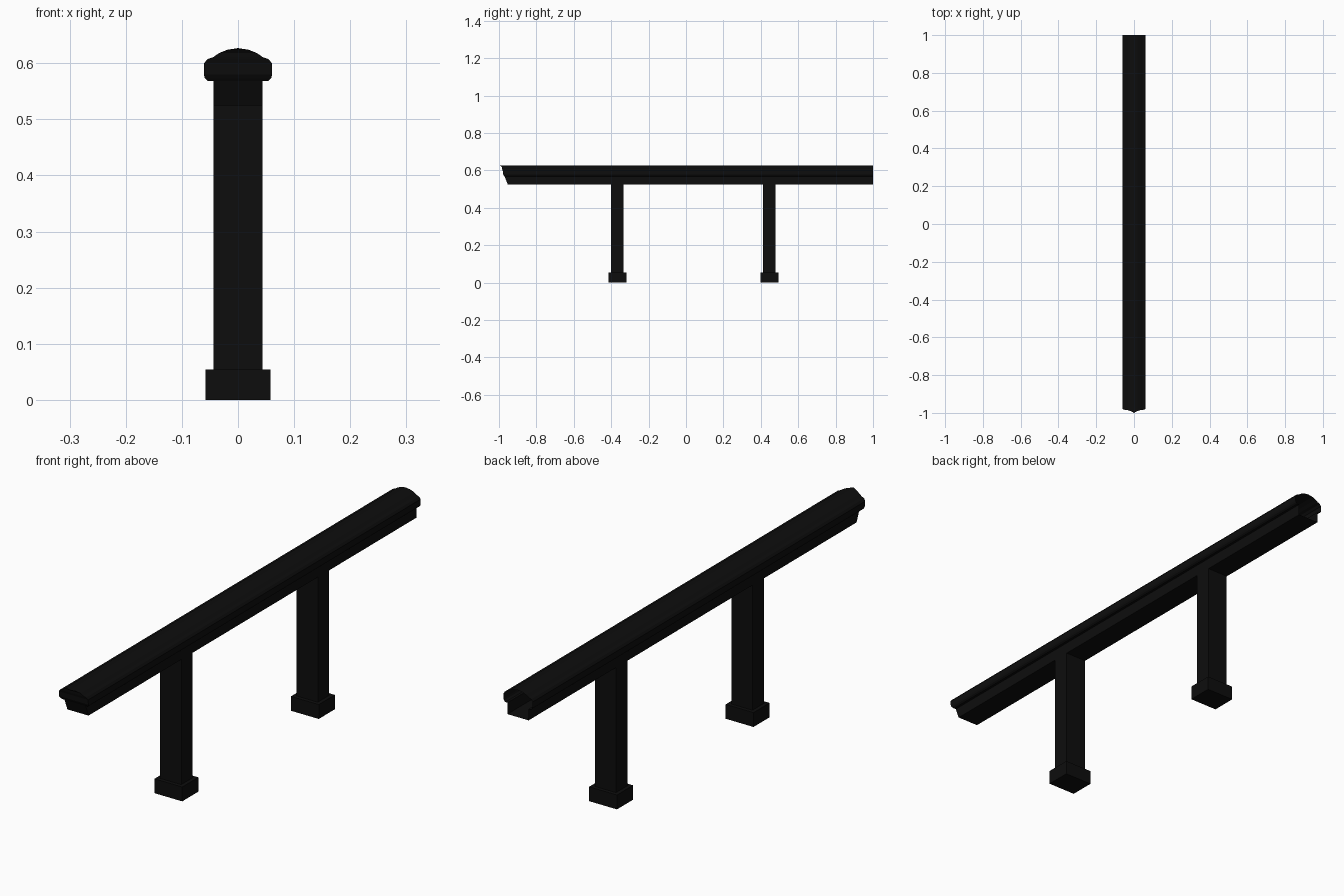
import bpy, bmesh

if "Cube" in bpy.data.objects:
    bpy.data.objects.remove(bpy.data.objects["Cube"])

mat = bpy.data.materials.new("black_paint")
mat.diffuse_color = (0.004, 0.004, 0.004, 1)
mat.use_nodes = True
mat.node_tree.nodes["Principled BSDF"].inputs["Base Color"].default_value = mat.diffuse_color


def add_object(name, bm):
    bmesh.ops.recalc_face_normals(bm, faces=bm.faces)
    mesh = bpy.data.meshes.new(name)
    bm.to_mesh(mesh)
    bm.free()
    mesh.materials.append(mat)
    ob = bpy.data.objects.new(name, mesh)
    bpy.context.collection.objects.link(ob)
    return ob


def box(name, y, size, z0, z1):
    bm = bmesh.new()
    bmesh.ops.create_cube(bm, size=1)
    for v in bm.verts:
        v.co.x *= size[0]
        v.co.y = v.co.y * size[1] + y
        v.co.z = z0 + (v.co.z + 0.5) * (z1 - z0)
    return add_object(name, bm)


# Handrail half profile: x, z, and y of the raked front end
half = [(0.044, 0.525, -0.953), (0.044, 0.568, -0.97), (0.053, 0.568, -0.97),
        (0.059, 0.573, -0.974), (0.061, 0.580, -0.978), (0.061, 0.599, -0.98),
        (0.055, 0.607, -0.983), (0.044, 0.611, -0.984), (0.034, 0.618, -0.985),
        (0.019, 0.624, -0.99)]
profile = half + [(0.0, 0.627, -1.0)] + [(-x, z, y) for x, z, y in reversed(half)]

bm = bmesh.new()
front = [bm.verts.new((x, y, z)) for x, z, y in profile]
back = [bm.verts.new((x, 1.0, z)) for x, z, y in profile]
n = len(profile)
for i in range(n):
    j = (i + 1) % n
    bm.faces.new((front[i], front[j], back[j], back[i]))
# Front end closed across matching left and right points
for i in range(n // 2):
    a, b, c, d = front[i], front[i + 1], front[n - 2 - i], front[n - 1 - i]
    bm.faces.new((a, b, d) if b is c else (a, b, c, d))
add_object("handrail", bm)

# Two posts with square feet
for label, y in (("front", -0.367), ("back", 0.446)):
    box(label + "_post", y, (0.088, 0.067), 0.05, 0.527)
    box(label + "_foot", y, (0.116, 0.096), 0.0, 0.054)
